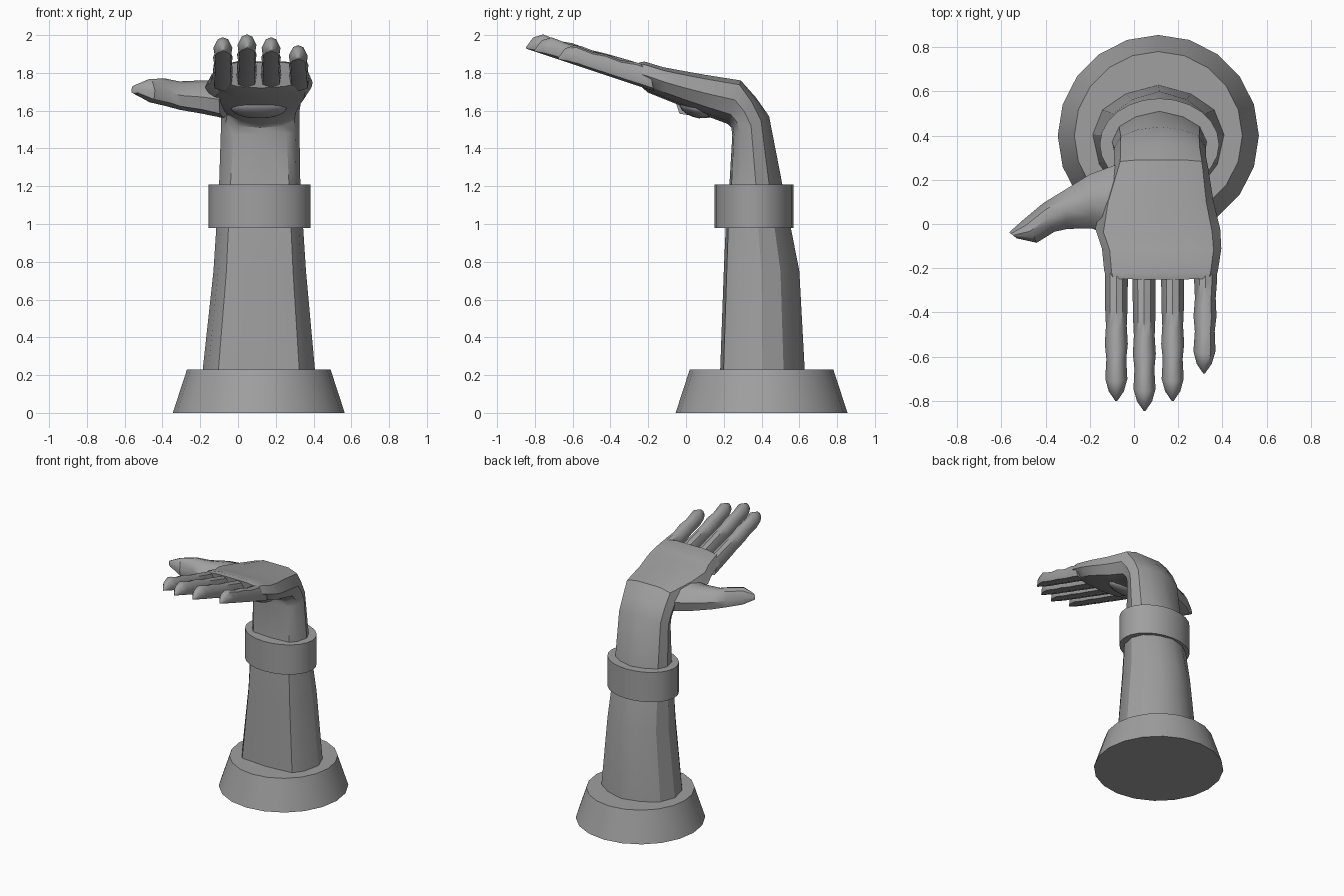
import bpy
import math
from mathutils import Vector

cube = bpy.data.objects.get("Cube")
if cube:
    bpy.data.objects.remove(cube, do_unlink=True)

grey = bpy.data.materials.new("stone grey")
grey.use_nodes = True
grey.diffuse_color = (0.35, 0.35, 0.35, 1)
grey.node_tree.nodes["Principled BSDF"].inputs["Base Color"].default_value = grey.diffuse_color

# Half cross-sections from back to front: (sideways, depth)
ARM = [(0, 1), (.5, .91), (.85, .75), (1, .5), (.9, .2), (.72, .04), (0, 0)]
PALM = [(0, 1), (.5, 1), (.87, .9), (1, .55), (.85, .22), (.5, .06), (0, 0)]
DIGIT = [(0, 1), (.55, .9), (1, .5), (.85, .12), (0, 0)]


def section(low, high, side, half):
    """Ring of points between low and high, mirrored across the side axis."""
    low, high, side = Vector(low), Vector(high), Vector(side)
    profile = half + [(-u, v) for u, v in half[-2:0:-1]]
    return [low + (high - low) * v + side * u for u, v in profile]


def finish(obj, angle=32):
    obj.data.materials.append(grey)
    bpy.ops.object.select_all(action="DESELECT")
    obj.select_set(True)
    bpy.context.view_layer.objects.active = obj
    bpy.ops.object.mode_set(mode="EDIT")
    bpy.ops.mesh.select_all(action="SELECT")
    bpy.ops.mesh.normals_make_consistent(inside=False)
    bpy.ops.object.mode_set(mode="OBJECT")
    bpy.ops.object.shade_smooth_by_angle(angle=math.radians(angle))


def loft(name, rings, angle=32):
    n = len(rings[0])
    verts = [p for ring in rings for p in ring]
    faces = [tuple(range(n)), tuple(range(len(verts) - n, len(verts)))]
    for r in range(len(rings) - 1):
        for i in range(n):
            a, b = r * n + i, r * n + (i + 1) % n
            faces.append((a, b, b + n, a + n))
    mesh = bpy.data.meshes.new(name)
    mesh.from_pydata(verts, [], faces)
    obj = bpy.data.objects.new(name, mesh)
    bpy.context.collection.objects.link(obj)
    finish(obj, angle)


# Round tapered base
bpy.ops.mesh.primitive_cone_add(vertices=20, radius1=.455, radius2=.38, depth=.23,
                                location=(.11, .4, .115))
bpy.context.object.name = "base"
finish(bpy.context.object)

# Forearm bending at the wrist into the palm:
# front y, z / back y, z / left x, right x / blend from arm to palm section
body = [
    (.18, .2, .63, .2, -.19, .41, 0),
    (.2, .75, .6, .75, -.13, .36, 0),
    (.21, .98, .555, .98, -.115, .345, 0),
    (.23, 1.21, .51, 1.21, -.1, .33, 0),
    (.245, 1.47, .44, 1.57, -.09, .325, .2),
    (.24, 1.51, .37, 1.67, -.09, .325, .6),
    (.22, 1.53, .29, 1.76, -.09, .335, 1),
    (.1, 1.575, .1, 1.79, -.15, .36, 1),
    (0, 1.615, -.04, 1.815, -.175, .39, 1),
    (-.1, 1.655, -.12, 1.83, -.145, .395, 1),
    (-.2, 1.695, -.22, 1.86, -.135, .38, 1),
    (-.23, 1.72, -.25, 1.855, -.125, .37, 1),
]
rings = []
for fy, fz, by, bz, x0, x1, t in body:
    half = [(a[0] + (p[0] - a[0]) * t, a[1] + (p[1] - a[1]) * t) for a, p in zip(ARM, PALM)]
    mid = (x0 + x1) / 2
    rings.append(section((mid, fy, fz), (mid, by, bz), ((x1 - x0) / 2, 0, 0), half))
loft("forearm_and_palm", rings)

# Wrist band
bpy.ops.mesh.primitive_cylinder_add(vertices=24, radius=1, depth=.23, location=(.115, .36, 1.095))
band = bpy.context.object
band.name = "wrist_band"
band.scale = (.27, .208, 1)
bpy.ops.object.transform_apply(location=False, rotation=False, scale=True)
finish(band)

# Soft pad under the palm
bpy.ops.mesh.primitive_uv_sphere_add(segments=16, ring_count=8, radius=1, location=(.11, .05, 1.615))
pad = bpy.context.object
pad.name = "palm_pad"
pad.scale = (.15, .09, .05)
pad.rotation_euler.x = math.radians(-20)
finish(pad)

# Fingers: distance from the tip, half width, thickness
joints = [(0, .004, .008), (.05, .034, .075), (.11, .05, .112), (.2, .045, .106),
          (.27, .052, .118), (.35, .047, .113), (.44, .051, .122)]


def finger(name, base_x, tip_x, tip_y):
    stations = [(tip_y + d, w, h) for d, w, h in joints if tip_y + d < -.28]
    stations += [(-.24, .052, .13), (-.17, .052, .13)]
    rings = []
    for y, w, h in stations:
        x = base_x + (tip_x - base_x) * (y + .17) / (tip_y + .17)
        z = 1.78 - (y + .4) / 3
        rings.append(section((x, y, z), (x, y - h * .2, z + h), (w, 0, 0), DIGIT))
    loft(name, rings, 40)


finger("index_finger", -.08, -.08, -.8)
finger("middle_finger", .045, .048, -.845)
finger("ring_finger", .175, .175, -.8)
finger("little_finger", .325, .317, -.675)

# Thumb: outer x, y / inner x, y / bottom z, top z
thumb = [
    (-.05, .28, -.1, -.06, 1.56, 1.76),
    (-.2, .225, -.19, -.02, 1.585, 1.76),
    (-.32, .15, -.3, -.022, 1.605, 1.755),
    (-.41, .095, -.36, -.035, 1.625, 1.77),
    (-.5, .02, -.44, -.085, 1.645, 1.768),
    (-.565, -.038, -.53, -.065, 1.69, 1.735),
]
rings = []
for ax, ay, bx, by, z0, z1 in thumb:
    mx, my = (ax + bx) / 2, (ay + by) / 2
    rings.append(section((mx, my, z0), (mx, my, z1), (ax - mx, ay - my, 0), DIGIT))
loft("thumb", rings, 40)
